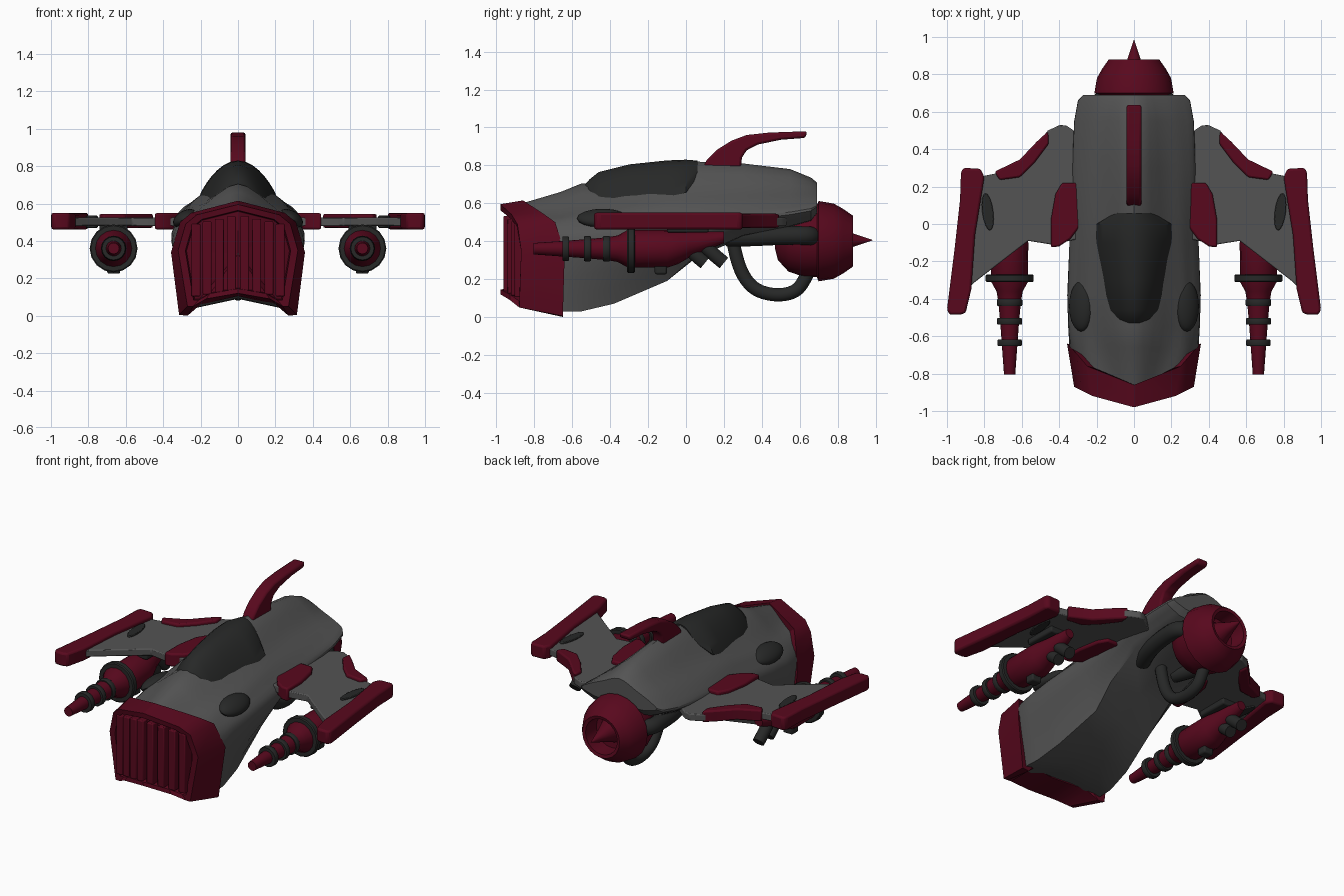
import bpy, bmesh, math
from mathutils import Vector, Matrix

if "Cube" in bpy.data.objects:
    bpy.data.objects.remove(bpy.data.objects["Cube"])

def material(name, rgb):
    m = bpy.data.materials.new(name)
    m.diffuse_color = (*rgb, 1)
    m.use_nodes = True
    m.node_tree.nodes["Principled BSDF"].inputs["Base Color"].default_value = m.diffuse_color
    return m

RED = material("dark red", (0.098, 0.0025, 0.0125))
GRAY = material("hull gray", (0.088, 0.088, 0.088))
DARK = material("charcoal", (0.02, 0.021, 0.0205))

def add(name, verts, faces, mat, mirror=False, bevel=0):
    me = bpy.data.meshes.new(name)
    me.from_pydata([tuple(v) for v in verts], [], faces)
    bm = bmesh.new()
    bm.from_mesh(me)
    bmesh.ops.remove_doubles(bm, verts=bm.verts, dist=0.0001)
    bmesh.ops.recalc_face_normals(bm, faces=bm.faces)
    bm.to_mesh(me)
    bm.free()
    me.materials.append(mat)
    ob = bpy.data.objects.new(name, me)
    bpy.context.collection.objects.link(ob)
    if bevel:
        b = ob.modifiers.new("bevel", 'BEVEL')
        b.width, b.segments = bevel, 2
    if mirror:
        ob.modifiers.new("mirror", 'MIRROR')
    return ob

def loft(name, rings, mat, mirror=False, caps=True):
    n = len(rings[0])
    verts = [v for r in rings for v in r]
    faces = [(i*n+j, i*n+(j+1) % n, (i+1)*n+(j+1) % n, (i+1)*n+j)
             for i in range(len(rings)-1) for j in range(n)]
    if caps:
        faces += [tuple(range(n)), tuple(range(len(verts)-n, len(verts)))]
    return add(name, verts, faces, mat, mirror)

def lathe(name, prof, x, z, mat, sides=20, mirror=False):
    """Round body along y; prof rows are (y, radius[, own centre z])."""
    rings = []
    for p in prof:
        zc = p[2] if len(p) > 2 else z
        rings.append([(x + p[1]*math.cos(a), p[0], zc + p[1]*math.sin(a))
                      for a in (2*math.pi*k/sides for k in range(sides))])
    return loft(name, rings, mat, mirror)

def slab(name, pts, lo, hi, mat, axis='z', mirror=True, bevel=0.01):
    place = (lambda p, h: (p[0], p[1], h)) if axis == 'z' else (lambda p, h: (h, p[0], p[1]))
    n = len(pts)
    verts = [place(p, lo) for p in pts] + [place(p, hi) for p in pts]
    faces = [tuple(range(n)), tuple(range(n, 2*n))]
    faces += [(i, (i+1) % n, n+(i+1) % n, n+i) for i in range(n)]
    return add(name, verts, faces, mat, mirror, bevel)

def tube(name, pts, radius, mat, mirror=True):
    cu = bpy.data.curves.new(name, 'CURVE')
    cu.dimensions = '3D'
    cu.bevel_depth, cu.bevel_resolution, cu.use_fill_caps = radius, 5, True
    s = cu.splines.new('NURBS')
    s.points.add(len(pts)-1)
    for q, p in zip(s.points, pts):
        q.co = (*p, 1)
    s.use_endpoint_u, s.order_u, s.resolution_u = True, min(3, len(pts)), 5
    cu.materials.append(mat)
    ob = bpy.data.objects.new(name, cu)
    bpy.context.collection.objects.link(ob)
    if mirror:
        ob.modifiers.new("mirror", 'MIRROR')

def catmull(pts, steps):
    """Smooth curve through pts[1:-1]."""
    out = []
    for a, b, c, d in zip(pts, pts[1:], pts[2:], pts[3:]):
        for k in range(steps):
            t = k/steps
            out.append(0.5*(2*b + (c-a)*t + (2*a-5*b+4*c-d)*t*t + (3*b-a-3*c+d)*t**3))
    return out + [pts[-2]]

def closed(half):
    """Half outline from x=0 to x=0, completed on the other side."""
    return half + [(-p[0], p[1], p[2]) for p in half[-2:0:-1]]

# Hull: y, keel z, chine x z, widest x z, shoulder x z, canopy edge x z, top z
HULL = [(-.88, .13, .26, .08, .29, .36, .26, .48, .12, .55, .595),
        (-.66, .095, .285, .03, .345, .36, .285, .49, .18, .55, .66),
        (-.55, .09, .28, .03, .352, .38, .295, .50, .20, .575, .705),
        (-.38, .10, .26, .07, .357, .40, .30, .515, .215, .585, .69),
        (-.10, .19, .21, .19, .345, .43, .29, .55, .20, .645, .78),
        (.05, .31, .22, .32, .33, .47, .28, .575, .18, .66, .82),
        (.30, .42, .24, .43, .33, .51, .275, .585, .17, .67, .81),
        (.55, .47, .22, .48, .32, .54, .265, .595, .16, .67, .78),
        (.66, .50, .20, .51, .30, .56, .245, .61, .14, .665, .735),
        (.69, .54, .18, .55, .27, .58, .23, .615, .13, .66, .71)]
rings = []
for i, (y, zb, *mid, zt) in enumerate(HULL):
    c = [Vector((mid[k], mid[k+1])) for k in range(0, 8, 2)]
    curve = catmull([2*c[0]-c[1]] + c + [Vector((0, zt)), Vector((-c[3].x, c[3].y))], 4)
    half = [Vector((0, zb))] + curve
    skew = 0.3 if i == 0 else 0
    rings.append(closed([(p.x, y + skew*p.x, p.y) for p in half]))
loft("hull", rings, GRAY)

# Canopy
rings = []
for y, w, z0, z1 in [(-.54, .06, .65, .69), (-.51, .10, .635, .725), (-.46, .135, .62, .765),
                     (-.3, .17, .615, .805), (-.1, .205, .635, .826), (0, .20, .655, .83),
                     (.06, .10, .74, .825)]:
    rings.append([(w*math.cos(math.pi*k/16), y, z0 + (z1-z0)*math.sin(math.pi*k/16)**1.9)
                  for k in range(17)])
loft("canopy", rings, DARK)

# Grille shell with V-shaped nose and recessed opening
front = closed([(0, -.98, .595), (.22, -.92, .54), (.28, -.89, .49), (.32, -.87, .35),
                (.27, -.88, .05), (.24, -.88, .05), (.17, -.93, .09), (0, -.98, .12)])
back = closed([(0, -.86, .615), (.25, -.76, .55), (.31, -.69, .50), (.358, -.64, .34),
               (.315, -.65, .005), (.27, -.65, .0), (.2, -.68, .06), (0, -.76, .105)])
def shrink(ring, s, dy):
    return [(x*s, y+dy, .33+(z-.33)*s) for x, y, z in ring]
shell = loft("grille_shell", [shrink(back, .84, -.01), back, front, shrink(front, .88, 0),
                              shrink(front, .86, .05), shrink(front, .01, 0)], RED, caps=False)
# Keep the recess floor behind the slats
for v in shell.data.vertices:
    if abs(v.co.x) < .01 and abs(v.co.z - .33) < .01:
        v.co.y = -.92
# Grille slats
for k, x in enumerate((.035, .10, .165, .225)):
    pts = [(-.975+.31*x, .54-.22*x), (-.90+.31*x, .54-.22*x),
           (-.90+.31*x, .14-.16*x), (-.975+.31*x, .14-.16*x)]
    slab(f"grille_slat_{k+1}", pts, x-.024, x+.024, RED, 'x', True, .006)

# Side intake bulges on the shoulders
for s in (-1, 1):
    bm = bmesh.new()
    bmesh.ops.create_uvsphere(bm, u_segments=20, v_segments=12, radius=1)
    bmesh.ops.transform(bm, verts=bm.verts, matrix=Matrix.Translation((s*.283, -.44, .52))
                        @ Matrix.Rotation(s*math.radians(30), 4, 'Y')
                        @ Matrix.Diagonal((.07, .135, .042, 1)))
    me = bpy.data.meshes.new("shoulder_intake")
    bm.to_mesh(me)
    bm.free()
    me.materials.append(DARK)
    bpy.context.collection.objects.link(bpy.data.objects.new("shoulder_intake", me))

# Tail fin
slab("tail_fin", [(.09, .79), (.11, .83), (.16, .88), (.24, .93), (.32, .96), (.44, .973),
                  (.64, .98), (.63, .945), (.50, .935), (.38, .91), (.32, .88), (.295, .84),
                  (.29, .79)], -.04, .04, RED, 'x', False, .012)

# Wings and their red armour plates
slab("wing", [(.25, .44), (.33, .505), (.36, .525), (.395, .53), (.46, .50), (.60, .33),
              (.74, .27), (.84, .25), (.90, -.10), (.90, -.36), (.85, -.31), (.565, -.09),
              (.44, -.11), (.25, -.07)], .48, .525, GRAY, bevel=.006)
slab("wing_root_plate", [(.28, .22), (.385, .22), (.42, .16), (.445, .02), (.445, -.125),
                         (.40, -.12), (.34, -.08), (.28, 0)], .462, .548, RED)
slab("wing_edge_plate", [(.46, .495), (.455, .43), (.53, .33), (.61, .25), (.72, .235),
                         (.745, .28), (.61, .345), (.52, .44)], .47, .545, RED)
slab("wing_tip", [(.91, .30), (.82, .295), (.80, .25), (.85, -.06), (.87, -.35), (.90, -.475),
                  (.93, -.485), (.985, -.485), (1.0, -.46), (.96, -.14), (.93, .13), (.925, .28)],
     .462, .55, RED, bevel=.012)
slab("wing_vent", [(.782 + .03*math.cos(a) + .012*math.sin(a), .065 + .10*math.sin(a))
                   for a in (math.pi*k/8 for k in range(16))], .47, .535, DARK, bevel=.004)

# Guns under the wings: red barrel, dark rings, mount and stubs
GX, GZ = .665, .36
lathe("gun_barrel", [(-.805, .03), (-.64, .042), (-.53, .05), (-.42, .06), (-.36, .07),
                     (-.31, .098), (-.10, .10), (-.04, .09, .37), (.02, .07, .385),
                     (.20, .03, .42)], GX, GZ, RED, 16, True)
for k, (y, r, w) in enumerate([(-.635, .065, .018), (-.52, .067, .018),
                               (-.42, .068, .018), (-.29, .128, .021)]):
    lathe(f"gun_ring_{k+1}", [(y-w, r*.95), (y-w*.7, r), (y+w*.7, r), (y+w, r*.95)],
          GX, GZ, DARK, 16, True)
slab("gun_mount", [(.59, -.10), (.74, -.10), (.74, .12), (.59, .12)], .445, .49, DARK)
slab("gun_foot", [(.63, -.165), (.70, -.165), (.70, -.10), (.63, -.10)], .225, .30, DARK)
for k, y in enumerate((-.01, .09)):
    tube(f"gun_stub_{k+1}", [(GX, y, .38), (GX, y+.055, .33), (GX, y+.11, .285)], .037, DARK)

# Rear engine, spike and pipes
lathe("engine", [(.47, .04), (.485, .10), (.54, .16), (.62, .188), (.69, .19), (.70, .212),
                 (.78, .198), (.83, .17), (.88, .135), (.875, .115), (.77, .11), (.765, .02)],
      0, .40, RED)
lathe("engine_spike", [(.75, .085), (.88, .036), (.985, .001)], 0, .405, RED)
tube("engine_loop_pipe", [(0, .24, .46), (0, .26, .30), (0, .34, .15), (0, .47, .11),
                          (0, .58, .13), (0, .63, .20), (0, .66, .27)], .036, DARK, False)
tube("engine_side_pipe", [(.12, .22, .42), (.17, .32, .42), (.20, .50, .43), (.20, .68, .43),
                          (.12, .66, .42)], .05, DARK)

# Convert tubes to meshes and smooth everything, keeping edges sharp
bpy.ops.object.select_all(action='DESELECT')
for ob in bpy.data.objects:
    if ob.type == 'CURVE':
        ob.select_set(True)
        bpy.context.view_layer.objects.active = ob
bpy.ops.object.convert(target='MESH')
bpy.ops.object.select_all(action='SELECT')
bpy.ops.object.shade_smooth_by_angle(angle=math.radians(32))
